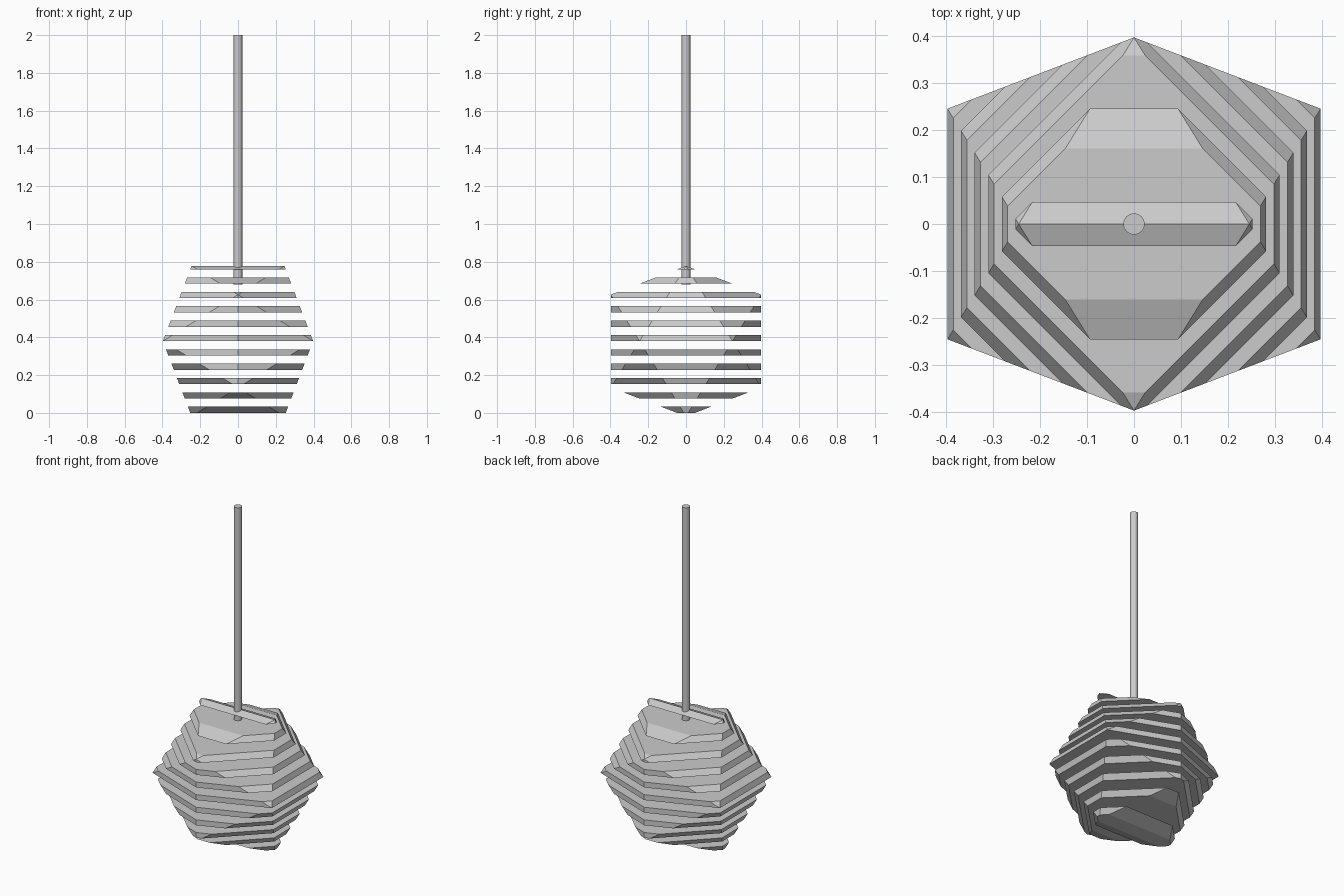
import bpy, bmesh
from mathutils import Vector

if "Cube" in bpy.data.objects:
    bpy.data.objects.remove(bpy.data.objects["Cube"])

R = 0.398                 # half height of the uncut icosahedron
S = R / 1.618034
CENTRE = 0.38
STEP, THICK, COUNT = 0.076, 0.0326, 11


def new_object(name, bm):
    bmesh.ops.recalc_face_normals(bm, faces=bm.faces[:])
    me = bpy.data.meshes.new(name)
    bm.to_mesh(me)
    bm.free()
    ob = bpy.data.objects.new(name, me)
    bpy.context.collection.objects.link(ob)
    return ob


def icosahedron():
    # corners of three crossed golden rectangles
    bm = bmesh.new()
    for a in (-1, 1):
        for b in (-1, 1):
            for p in ((a * R, b * S, 0), (a * S, 0, b * R), (0, a * R, b * S)):
                bm.verts.new(Vector(p) + Vector((0, 0, CENTRE)))
    bmesh.ops.convex_hull(bm, input=bm.verts[:])
    return bm


def cut(bm, z, direction):
    # remove everything on the given side of a level plane and cap the opening
    geom = bm.verts[:] + bm.edges[:] + bm.faces[:]
    bmesh.ops.bisect_plane(bm, geom=geom, dist=1e-6, plane_co=(0, 0, z),
                           plane_no=(0, 0, direction), clear_outer=True)
    rim = [e for e in bm.edges if e.is_boundary]
    if rim:
        bmesh.ops.holes_fill(bm, edges=rim, sides=0)


# stacked level slices of the lamp shade
for i in range(COUNT):
    bm = icosahedron()
    cut(bm, i * STEP, -1)
    if i * STEP + THICK < CENTRE + R:
        cut(bm, i * STEP + THICK, 1)
    new_object(f"shade_slice_{i + 1}", bm)

# hanging rod
bpy.ops.mesh.primitive_cylinder_add(vertices=16, radius=0.023, depth=1.32,
                                    location=(0, 0, 1.34))
bpy.context.object.name = "hanging_rod"
